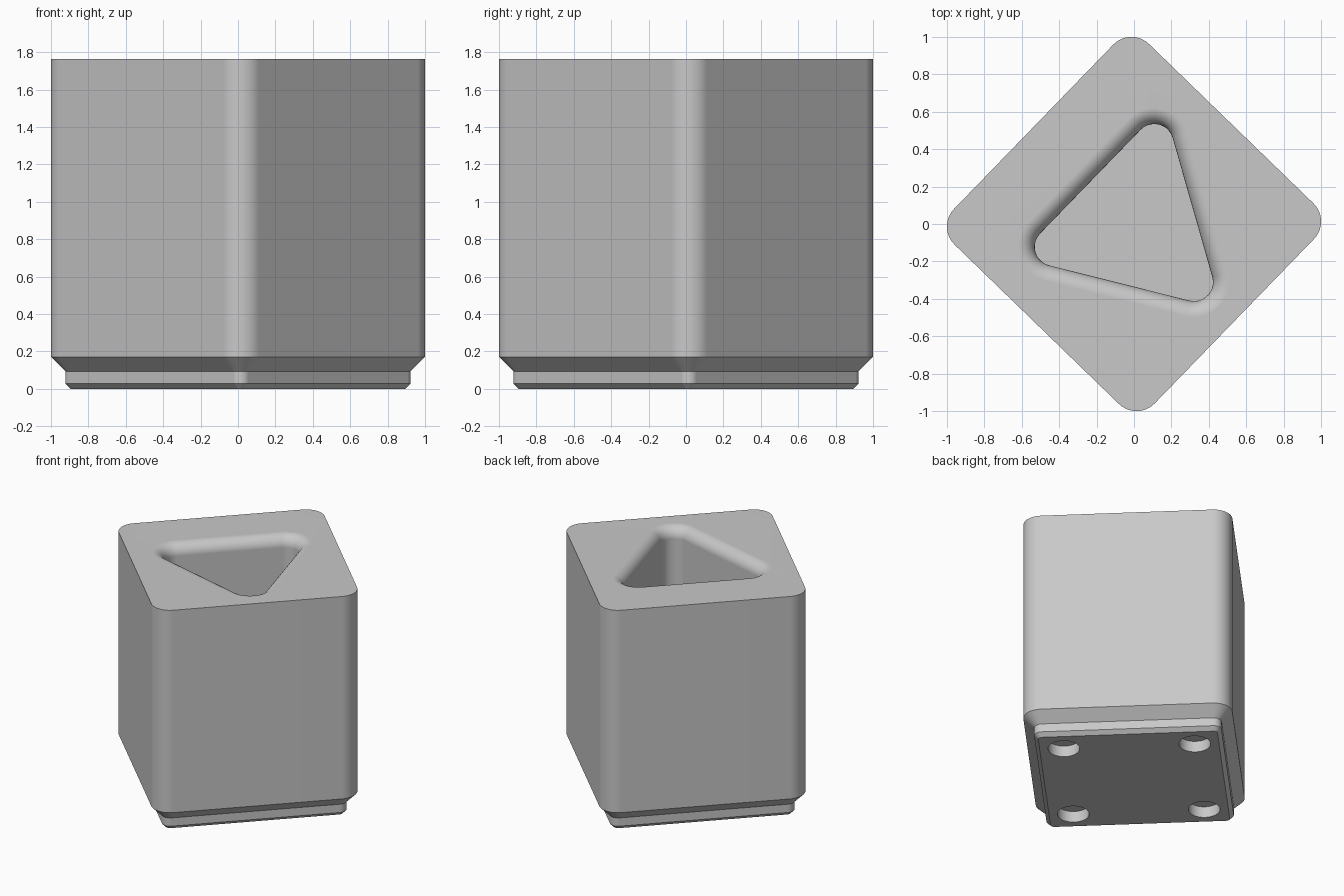
import bpy, bmesh, math
from mathutils import Vector

if "Cube" in bpy.data.objects:
    bpy.data.objects.remove(bpy.data.objects["Cube"])

MM = 0.036            # model units per millimetre
HEIGHT = 49 * MM
TURN = 0.9            # the block stands on the diagonal, turned slightly
FLOOR = 7 * MM        # pocket floor height
FILLET = 2.4 * MM     # rounded pocket rim

bm = bmesh.new()


def ring(corners, z, radius, seg=10):
    """Closed loop of arcs around corner points given as (x, y, middle angle)."""
    n = len(corners)
    verts = []
    for x, y, mid in corners:
        for i in range(seg + 1):
            if n == 1 and i == seg:
                break
            a = mid + math.pi / n * (2 * i / seg - 1)
            verts.append(bm.verts.new((x + radius * math.cos(a), y + radius * math.sin(a), z)))
    return verts


def corner_points(n, dist, start):
    angles = [math.radians(start + 360 * k / n) for k in range(n)]
    return [(dist * math.cos(a), dist * math.sin(a), a) for a in angles]


def loft(rings):
    for a, b in zip(rings, rings[1:]):
        for i in range(len(a)):
            j = (i + 1) % len(a)
            bm.faces.new((a[i], a[j], b[j], b[i]))


def fill(loops, normal):
    """Flat face bounded by the first loop, with the other loops as openings."""
    edges = [bm.edges.get((l[i], l[i - 1])) for l in loops for i in range(len(l))]
    bmesh.ops.triangle_fill(bm, use_beauty=True, use_dissolve=False,
                            edges=edges, normal=Vector(normal))


# Outer shell: stepped foot and straight walls
square = corner_points(4, 17 * math.sqrt(2) * MM, TURN)
shell = [ring(square, z * MM, r * MM) for z, r in
         ((0, 0.8), (0.8, 1.6), (2.6, 1.6), (4.75, 3.75), (49, 3.75))]
loft(shell)

# Triangular pocket with a rounded rim
triangle = corner_points(3, 0.446, TURN + 75)
pocket = [ring(triangle, FLOOR, 0.102)]
for i in range(9):
    t = math.pi / 2 * i / 8
    pocket.append(ring(triangle, HEIGHT - FILLET + FILLET * math.sin(t),
                       0.102 + FILLET * (1 - math.cos(t))))
loft(pocket)
bm.faces.new(pocket[0])
fill([shell[-1], pocket[-1]], (0, 0, 1))

# Four round magnet recesses in the underside
mouths = []
for x, y, a in corner_points(4, 13 * math.sqrt(2) * MM, TURN):
    hole = [ring([(x, y, a)], z, 3.15 * MM, 32) for z in (0, 2.4 * MM)]
    loft(hole)
    bm.faces.new(hole[1])
    mouths.append(hole[0])
fill([shell[0]] + mouths, (0, 0, -1))

bmesh.ops.recalc_face_normals(bm, faces=bm.faces)
mesh = bpy.data.meshes.new("storage_block")
bm.to_mesh(mesh)
bm.free()

block = bpy.data.objects.new("storage_block", mesh)
bpy.context.collection.objects.link(block)
grey = bpy.data.materials.new("light_grey")
grey.diffuse_color = (0.58, 0.58, 0.58, 1)
grey.use_nodes = True
grey.node_tree.nodes["Principled BSDF"].inputs["Base Color"].default_value = grey.diffuse_color
mesh.materials.append(grey)

# Smooth curves, crisp edges, flat top
bpy.context.view_layer.objects.active = block
block.select_set(True)
bpy.ops.object.shade_smooth_by_angle(angle=math.radians(30))
weighted = block.modifiers.new("flat_face_normals", 'WEIGHTED_NORMAL')
weighted.keep_sharp = True
